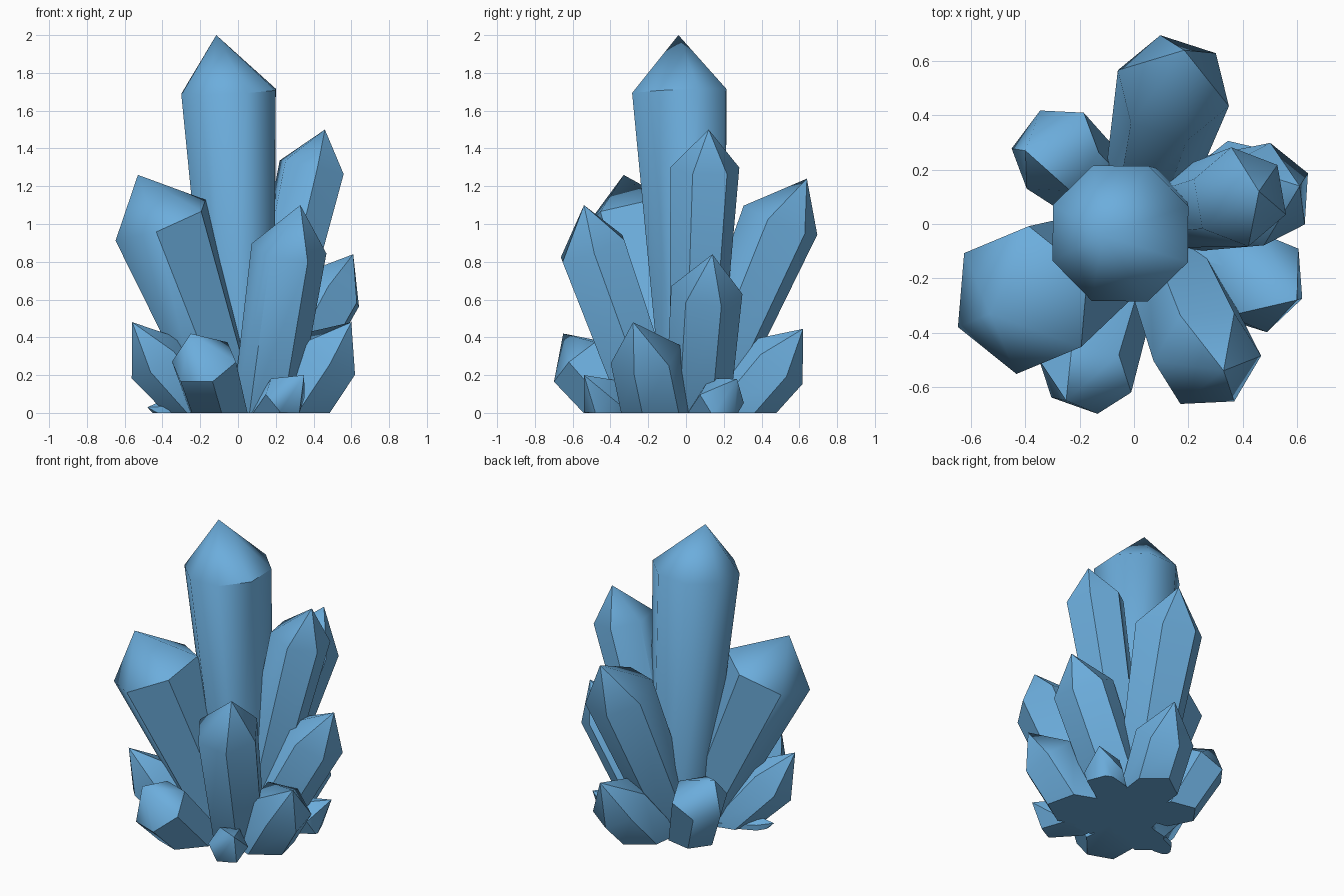
import bpy, bmesh, math
from mathutils import Vector

if "Cube" in bpy.data.objects:
    bpy.data.objects.remove(bpy.data.objects["Cube"])

# One flat blue for the whole cluster
blue = bpy.data.materials.new("crystal_blue")
blue.diffuse_color = (0.15, 0.42, 0.72, 1)
blue.use_nodes = True
blue.node_tree.nodes["Principled BSDF"].inputs["Base Color"].default_value = blue.diffuse_color


def crystal(name, base, shoulder, apex, r_base, r_top, phase, sides=6):
    """Tapered prism from base to shoulder, pointed tip, cut flat at the ground."""
    base, shoulder, apex = Vector(base), Vector(shoulder), Vector(apex)
    axis = (shoulder - base).normalized()
    u = (Vector((1, 0, 0)) - axis * axis.x).normalized()
    v = axis.cross(u)
    start = base - axis * 0.2                     # begins below ground, trimmed later
    length = (shoulder - base).length
    r_start = r_base - (r_top - r_base) * 0.2 / length
    bm = bmesh.new()

    def ring(center, r):
        pts = []
        for i in range(sides):
            a = math.radians(phase) + 2 * math.pi * i / sides
            pts.append(bm.verts.new(center + (u * math.cos(a) + v * math.sin(a)) * r))
        return pts

    low, high = ring(start, r_start), ring(shoulder, r_top)
    tip = bm.verts.new(apex)
    bm.faces.new(low[::-1])
    for i in range(sides):
        j = (i + 1) % sides
        bm.faces.new((low[i], low[j], high[j], high[i]))
        bm.faces.new((high[i], high[j], tip))
    # Trim at z = 0 and close the underside
    cut = bmesh.ops.bisect_plane(bm, geom=bm.verts[:] + bm.edges[:] + bm.faces[:],
                                 plane_co=(0, 0, 0), plane_no=(0, 0, -1), clear_outer=True)
    edges = [e for e in cut["geom_cut"] if isinstance(e, bmesh.types.BMEdge)]
    bmesh.ops.holes_fill(bm, edges=edges)
    bmesh.ops.recalc_face_normals(bm, faces=bm.faces[:])
    mesh = bpy.data.meshes.new(name)
    bm.to_mesh(mesh)
    bm.free()
    mesh.materials.append(blue)
    obj = bpy.data.objects.new(name, mesh)
    bpy.context.collection.objects.link(obj)
    # Soft shallow edges, crisp steep ones
    bpy.ops.object.select_all(action='DESELECT')
    bpy.context.view_layer.objects.active = obj
    obj.select_set(True)
    bpy.ops.object.shade_smooth_by_angle(angle=math.radians(46))


# Tall central crystal
crystal("main_crystal", (0.03, 0.04, 0), (-0.05, -0.035, 1.70), (-0.115, -0.04, 2.0),
        0.175, 0.27, 22, 8)

# Large leaning crystals
crystal("back_crystal", (0.03, 0.07, 0), (0.145, 0.50, 1.02), (0.185, 0.64, 1.24), 0.15, 0.215, 43)
crystal("left_crystal", (-0.03, -0.08, 0), (-0.41, -0.28, 1.02), (-0.53, -0.33, 1.26), 0.16, 0.28, 25)
crystal("front_right_crystal", (0.14, -0.18, 0), (0.27, -0.495, 0.87), (0.33, -0.54, 1.10), 0.17, 0.20, 0)
crystal("right_crystal", (0.09, 0.04, 0), (0.39, 0.10, 1.30), (0.46, 0.12, 1.50), 0.13, 0.185, 40)
crystal("right_low_crystal", (0.14, 0.06, 0), (0.49, 0.11, 0.65), (0.61, 0.14, 0.84), 0.17, 0.19, 26)

# Short crystals around the foot
crystal("right_front_short", (0.27, -0.15, 0), (0.475, -0.215, 0.31), (0.60, -0.28, 0.48), 0.19, 0.19, 35)
crystal("back_left_short", (-0.15, 0.15, 0), (-0.29, 0.27, 0.34), (-0.40, 0.27, 0.49), 0.15, 0.175, 50)
crystal("back_short", (0.10, 0.25, 0), (0.16, 0.48, 0.27), (0.20, 0.62, 0.445), 0.17, 0.18, 30)
crystal("left_short", (-0.20, -0.17, 0), (-0.44, -0.28, 0.29), (-0.56, -0.35, 0.48), 0.13, 0.165, 20)
crystal("front_left_short", (-0.10, -0.33, 0), (-0.18, -0.56, 0.27), (-0.25, -0.65, 0.42), 0.16, 0.18, 45)

# Tiny shards
crystal("front_shard", (0.17, -0.34, 0), (0.25, -0.46, 0.09), (0.35, -0.54, 0.20), 0.10, 0.12, 15)
crystal("right_shard", (0.28, 0.12, 0), (0.40, 0.19, 0.075), (0.50, 0.27, 0.18), 0.11, 0.13, 10)
crystal("left_shard", (-0.25, -0.13, 0), (-0.39, -0.20, 0.0), (-0.48, -0.24, 0.03), 0.06, 0.07, 30)
